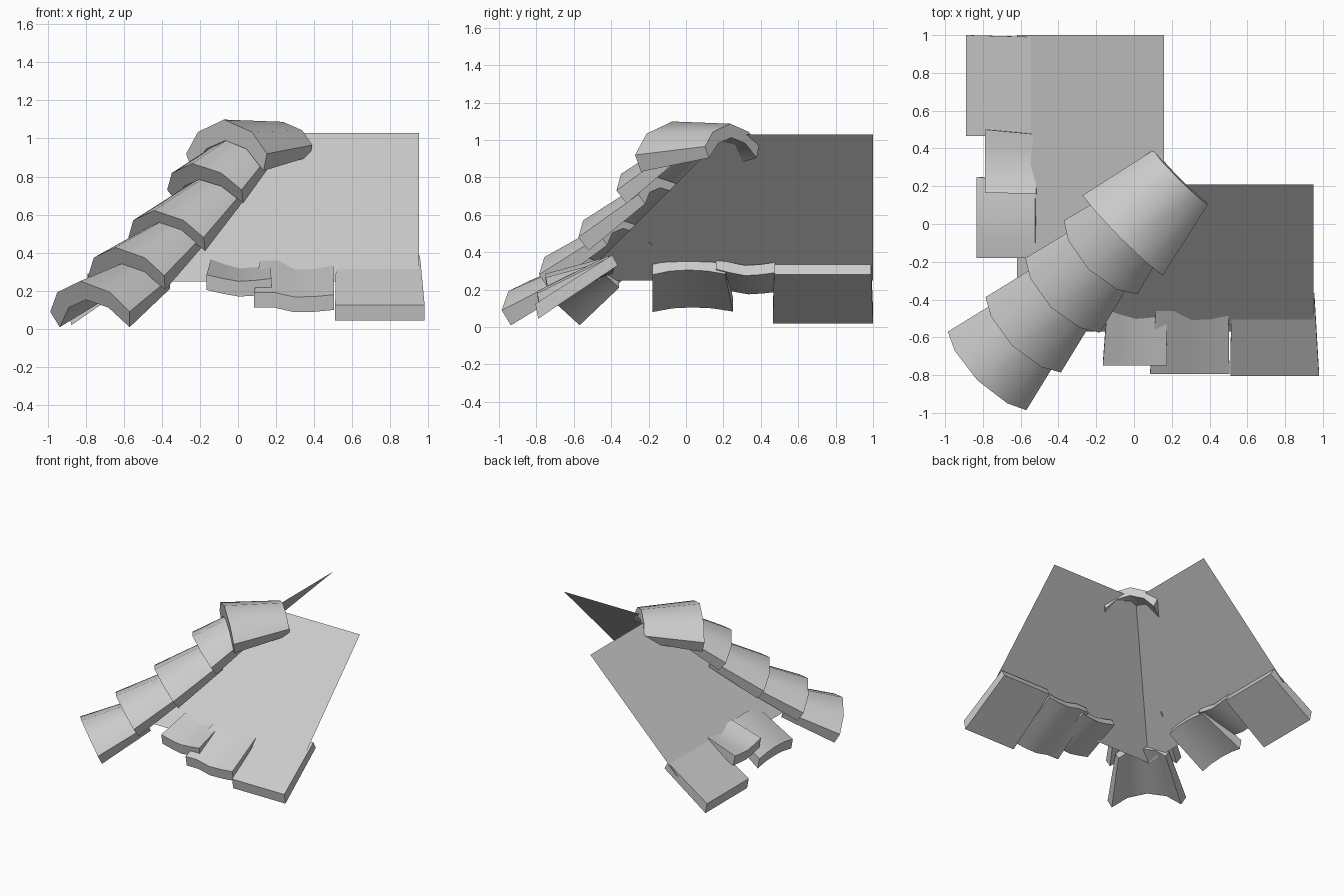
import bpy
import math
from mathutils import Vector

cube = bpy.data.objects.get("Cube")
if cube:
    bpy.data.objects.remove(cube, do_unlink=True)

grey = bpy.data.materials.new("plain_grey")
grey.use_nodes = True
colour = (0.6, 0.6, 0.6, 1)
grey.diffuse_color = colour
grey.node_tree.nodes["Principled BSDF"].inputs["Base Color"].default_value = colour


def add_mesh(name, verts, faces):
    mesh = bpy.data.meshes.new(name)
    mesh.from_pydata(verts, [], faces)
    mesh.materials.append(grey)
    obj = bpy.data.objects.new(name, mesh)
    bpy.context.collection.objects.link(obj)
    return obj


def add_slab(name, low_top, low_under, high_top, high_under):
    """Closed curved slab between a low end and a high end."""
    n = len(low_top)
    verts = low_top + low_under + high_top + high_under
    lt, lu, ht, hu = 0, n, 2 * n, 3 * n
    faces = []
    for i in range(n - 1):
        j = i + 1
        faces += [(lt + i, lt + j, ht + j, ht + i),
                  (lu + j, lu + i, hu + i, hu + j),
                  (lt + j, lt + i, lu + i, lu + j),
                  (ht + i, ht + j, hu + j, hu + i)]
    e = n - 1
    faces += [(lt, ht, hu, lu), (lt + e, lu + e, hu + e, ht + e)]
    obj = add_mesh(name, verts, faces)
    bpy.ops.object.select_all(action="DESELECT")
    obj.select_set(True)
    bpy.context.view_layer.objects.active = obj
    # consistent outward normals, then smooth curves with sharp rims
    bpy.ops.object.mode_set(mode="EDIT")
    bpy.ops.mesh.select_all(action="SELECT")
    bpy.ops.mesh.normals_make_consistent(inside=False)
    bpy.ops.object.mode_set(mode="OBJECT")
    bpy.ops.object.shade_smooth_by_angle(angle=math.radians(42))


# Two sheets of the hipped roof, meeting along the diagonal hip
hip_top, hip_foot = (0.16, 0.21, 1.03), (-0.62, -0.57, 0.25)
add_mesh("front_roof_sheet",
         [hip_foot, (0.95, -0.57, 0.25), (0.95, 0.21, 1.03), hip_top], [(0, 1, 2, 3)])
add_mesh("side_roof_sheet",
         [hip_foot, hip_top, (0.16, 1.0, 1.03), (-0.62, 1.0, 0.25)], [(0, 1, 2, 3)])

# Arched, tapering cap tiles overlapping up the hip
OUTER = [(-0.3, 0), (-0.2, 0.115), (0, 0.18), (0.2, 0.115), (0.3, 0)]
INNER = [(-0.265, -0.09), (-0.15, 0.025), (0, 0.07), (0.15, 0.025), (0.265, -0.09)]


def cap_tile(name, along, height, pitch, size, length):
    p = math.radians(pitch)
    diag = Vector((1, 1, 0)).normalized()
    across = Vector((1, -1, 0)).normalized()
    up = Vector((0, 0, 1))
    axis = diag * math.cos(p) + up * math.sin(p)
    normal = up * math.cos(p) - diag * math.sin(p)
    low = diag * along + up * height

    def ring(profile, origin, scale):
        return [origin + across * (a * scale) + normal * (h * scale) for a, h in profile]

    high = low + axis * length
    add_slab(name, ring(OUTER, low, size), ring(INNER, low, size),
             ring(OUTER, high, size * 0.68), ring(INNER, high, size * 0.68))


cap_tile("hip_cap_1", -1.10, 0.09, 24, 0.98, 0.43)
cap_tile("hip_cap_2", -0.83, 0.28, 29, 0.94, 0.43)
cap_tile("hip_cap_3", -0.535, 0.48, 32, 0.93, 0.43)
cap_tile("hip_cap_4", -0.25, 0.73, 33, 0.92, 0.40)
cap_tile("hip_cap_5", -0.085, 0.92, 6, 1.0, 0.435)


# Eave tiles: spans run along the eave, "out" is distance from the centre
def eave_tile(name, side, low_span, high_span, out, top, wave, run=0.4, rise=0.25, thick=0.08):
    def place(a, d, z):
        return (a, -d, z) if side == "front" else (-d, a, z)

    def edge(span, d, z):
        n = len(wave) - 1
        return [place(span[0] + (span[1] - span[0]) * i / n, d, z + w)
                for i, w in enumerate(wave)]

    back = out - run
    add_slab(name, edge(low_span, out, top), edge(low_span, out - 0.015, top - thick),
             edge(high_span, back, top + rise),
             edge(high_span, back - 0.03, top + rise - 0.055))


DISH = [0.02, 0.0, -0.015, -0.01, 0.0]
RIPPLE = [0.012, 0.012, -0.012, -0.01, 0.0]
BOW = [-0.015, 0.005, 0.01, 0.005, -0.012]
FLAT = [0, 0]

eave_tile("front_tile_small", "front", (-0.165, 0.175), (-0.14, 0.17), 0.75, 0.265, DISH,
          run=0.33, rise=0.09)
eave_tile("front_tile_medium", "front", (0.085, 0.505), (0.12, 0.50), 0.795, 0.18, RIPPLE,
          run=0.38, rise=0.19)
eave_tile("front_tile_large", "front", (0.51, 0.98), (0.515, 0.955), 0.805, 0.125, FLAT,
          run=0.41, rise=0.26)
eave_tile("side_tile_medium", "side", (-0.18, 0.25), (-0.18, 0.21), 0.835, 0.175, BOW,
          run=0.31, rise=0.175)
eave_tile("side_tile_small", "side", (0.165, 0.50), (0.16, 0.475), 0.79, 0.27, DISH,
          run=0.27, rise=0.075)
eave_tile("side_tile_large", "side", (0.465, 1.0), (0.47, 0.99), 0.89, 0.10, FLAT,
          run=0.36, rise=0.235)
